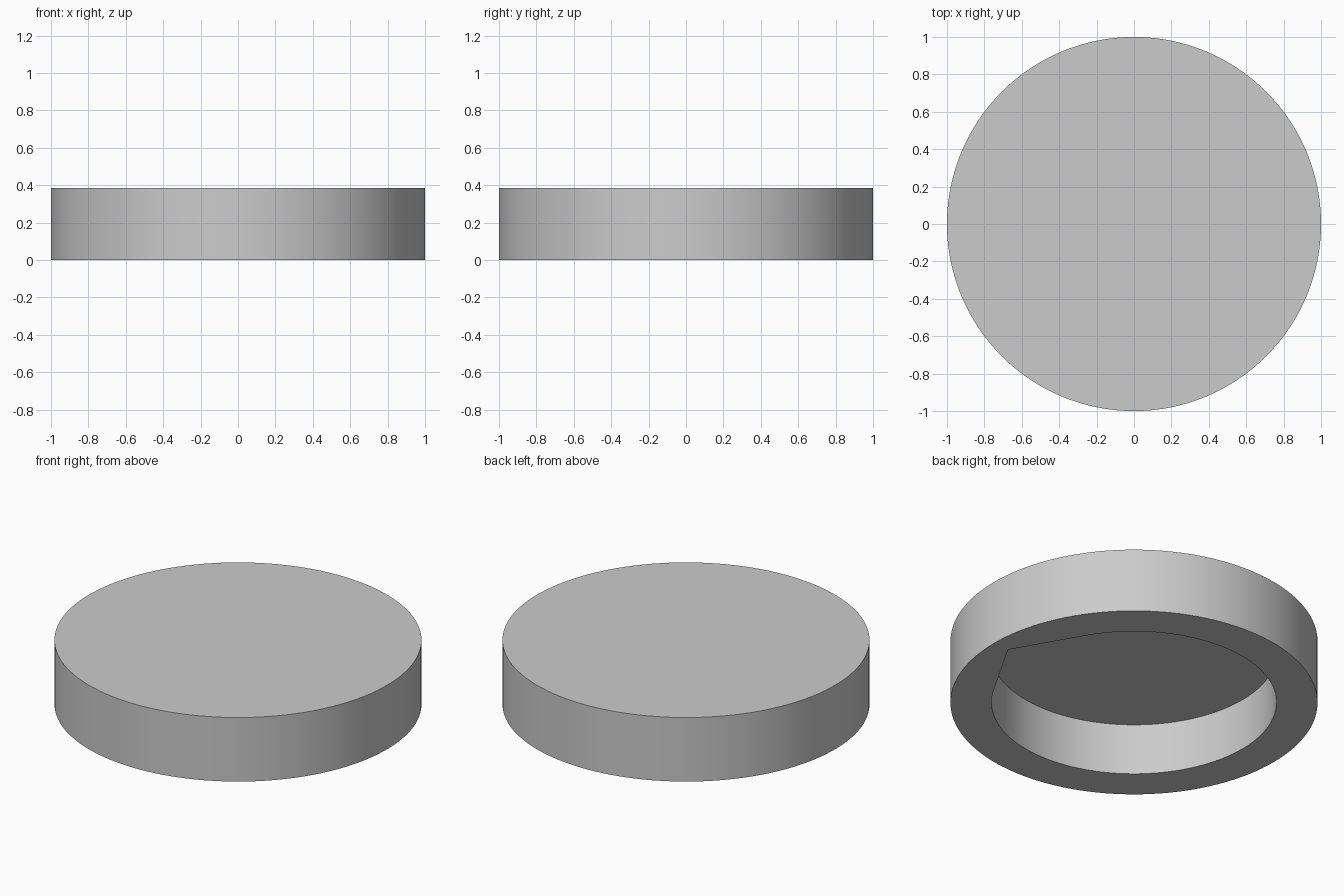
import bpy, bmesh
from math import cos, sin, pi, radians

if "Cube" in bpy.data.objects:
    bpy.data.objects.remove(bpy.data.objects["Cube"], do_unlink=True)

HEIGHT = 0.385
POCKET_DEPTH = 0.308
POCKET_RADIUS = 0.776
TIP_HALF_ANGLE = pi / 6      # angle from the tip to each tangent point
SEGMENTS = 128

grey = bpy.data.materials.new("grey")
grey.use_nodes = True
grey.diffuse_color = (0.6, 0.6, 0.6, 1)
grey.node_tree.nodes["Principled BSDF"].inputs["Base Color"].default_value = (0.6, 0.6, 0.6, 1)


def arc(radius, start, end, steps):
    angles = [start + (end - start) * i / steps for i in range(steps + 1)]
    return [(radius * cos(a), radius * sin(a)) for a in angles]


def wall(bm, outline, top):
    """Raise a closed outline from the floor, cap it at the top, return its floor edges."""
    low = [bm.verts.new((x, y, 0)) for x, y in outline]
    high = [bm.verts.new((x, y, top)) for x, y in outline]
    for i in range(len(low)):
        j = (i + 1) % len(low)
        bm.faces.new((low[i], low[j], high[j], high[i]))
    bm.faces.new(high)
    return [bm.edges.get((low[i], low[i - 1])) for i in range(len(low))]


# Round rim, and a teardrop pocket with its point towards +x
rim = arc(1, 0, 2 * pi, SEGMENTS)[:-1]
teardrop = arc(POCKET_RADIUS, TIP_HALF_ANGLE, 2 * pi - TIP_HALF_ANGLE, 100)
teardrop.append((POCKET_RADIUS / cos(TIP_HALF_ANGLE), 0))

bm = bmesh.new()
floor_edges = wall(bm, rim, HEIGHT) + wall(bm, teardrop, POCKET_DEPTH)

# Flat underside between the rim and the pocket
bmesh.ops.triangle_fill(bm, edges=floor_edges, use_beauty=True, normal=(0, 0, -1))
bmesh.ops.recalc_face_normals(bm, faces=bm.faces)

mesh = bpy.data.meshes.new("disc_base")
bm.to_mesh(mesh)
bm.free()
mesh.materials.append(grey)
disc = bpy.data.objects.new("disc_base", mesh)
bpy.context.collection.objects.link(disc)

# Smooth curved walls with sharp rims and tip
bpy.ops.object.select_all(action="DESELECT")
disc.select_set(True)
bpy.context.view_layer.objects.active = disc
bpy.ops.object.shade_smooth_by_angle(angle=radians(30))
